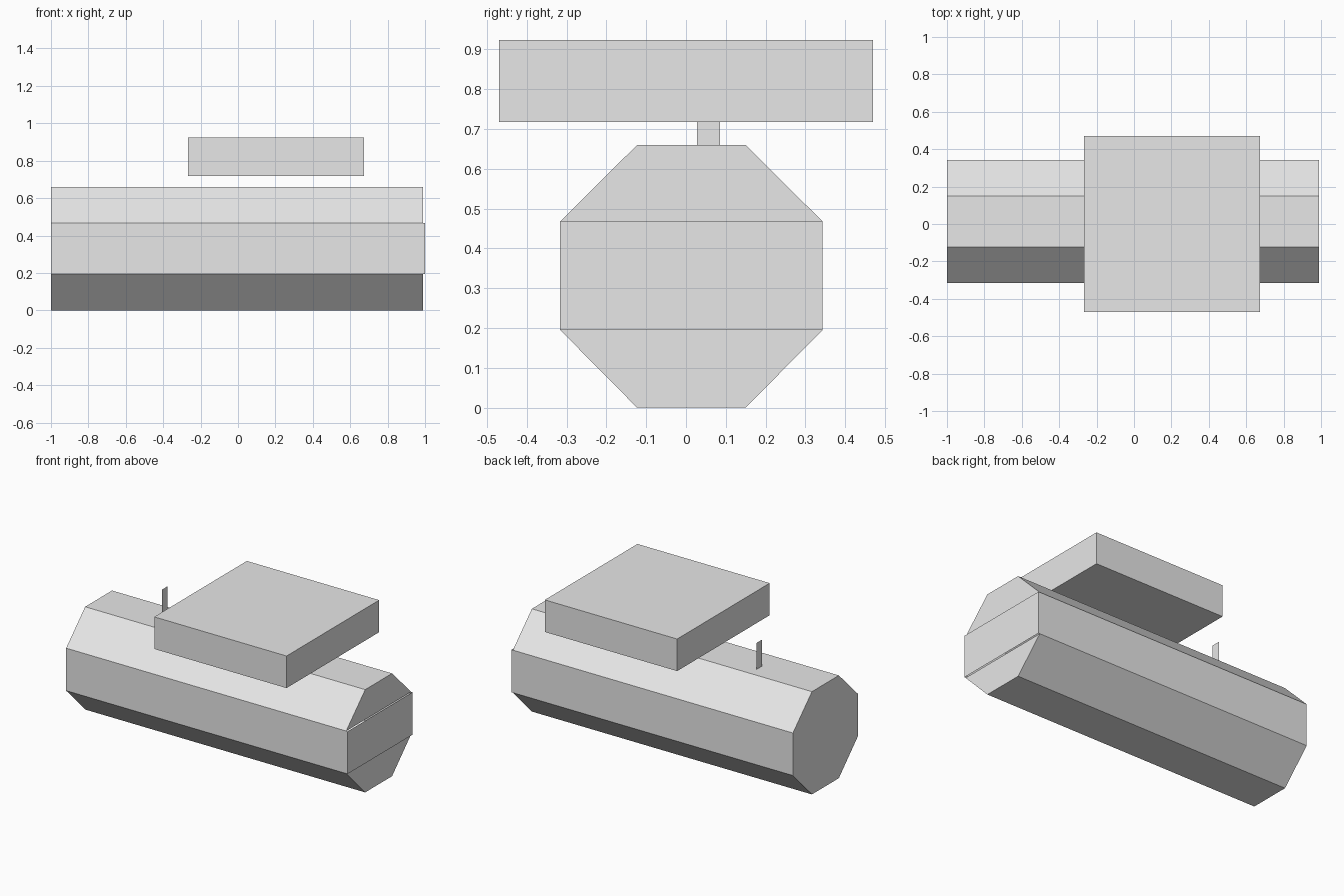
import bpy
import bmesh

# Remove the default cube
default = bpy.data.objects.get("Cube")
if default:
    bpy.data.objects.remove(default, do_unlink=True)

# Single light grey material
grey = bpy.data.materials.new("light grey")
grey.use_nodes = True
colour = (0.8, 0.8, 0.8, 1.0)
grey.diffuse_color = colour
grey.node_tree.nodes["Principled BSDF"].inputs["Base Color"].default_value = colour


def make_object(name, polygons):
    """Build a flat-faced object from a list of polygons."""
    mesh = bpy.data.meshes.new(name)
    bm = bmesh.new()
    for points in polygons:
        bm.faces.new([bm.verts.new(p) for p in points])
    bmesh.ops.remove_doubles(bm, verts=bm.verts, dist=0.0005)
    bm.to_mesh(mesh)
    bm.free()
    mesh.materials.append(grey)
    obj = bpy.data.objects.new(name, mesh)
    bpy.context.collection.objects.link(obj)
    return obj


# Octagonal body lying along x, its middle band slightly longer at one end
LEFT_END, SHORT_END, LONG_END = -1.0, 0.99, 1.0
profile = [(-0.123, 0), (0.15, 0), (0.343, 0.195), (0.343, 0.468),
           (0.15, 0.66), (-0.123, 0.66), (-0.316, 0.468), (-0.316, 0.195)]


def at(x, index):
    return (x, *profile[index % len(profile)])


body = []
for i in range(len(profile)):
    end = LONG_END if i in (2, 6) else SHORT_END
    body.append([at(LEFT_END, i), at(LEFT_END, i + 1), at(end, i + 1), at(end, i)])

# End caps: three panels on one end, one octagon on the other
for end, corners in ((SHORT_END, (0, 1, 2, 7)),
                     (LONG_END, (7, 2, 3, 6)),
                     (SHORT_END, (6, 3, 4, 5))):
    body.append([at(end, i) for i in corners])
body.append([at(LEFT_END, i) for i in reversed(range(len(profile)))])
make_object("body", body)

# Square slab floating above the body
bpy.ops.mesh.primitive_cube_add(size=1, location=(0.204, 0, 0.821))
slab = bpy.context.object
slab.name = "top_slab"
slab.scale = (0.94, 0.94, 0.206)
slab.data.materials.append(grey)

# Paper-thin upright fin on top of the body
fin_x, fin_base, fin_top = -0.56, 0.66, 0.83
make_object("fin", [[(fin_x, 0.028, fin_base), (fin_x, 0.086, fin_base),
                     (fin_x, 0.086, fin_top), (fin_x, 0.028, fin_top)]])
